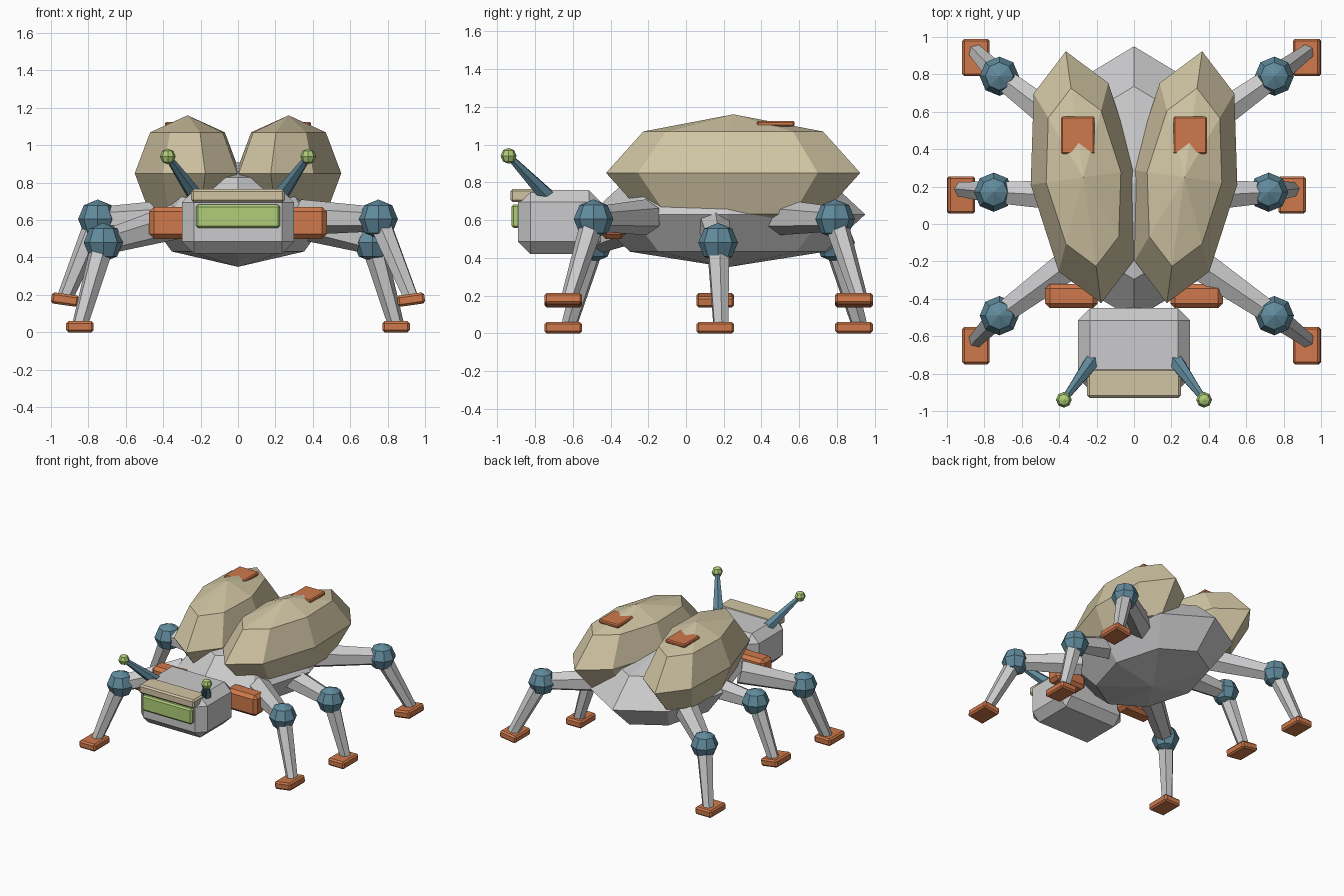
import bpy
import bmesh
from math import radians
from mathutils import Matrix, Vector

cube = bpy.data.objects.get("Cube")
if cube:
    bpy.data.objects.remove(cube, do_unlink=True)


def make_material(name, rgb):
    mat = bpy.data.materials.new(name)
    mat.use_nodes = True
    mat.diffuse_color = (*rgb, 1)
    mat.node_tree.nodes["Principled BSDF"].inputs["Base Color"].default_value = (*rgb, 1)
    return mat


GREY = make_material("light grey", (0.60, 0.60, 0.61))
TAN = make_material("sand tan", (0.64, 0.56, 0.37))
ORANGE = make_material("burnt orange", (0.62, 0.19, 0.07))
BLUE = make_material("steel blue", (0.12, 0.26, 0.34))
GREEN = make_material("lime green", (0.43, 0.62, 0.19))


def finish(name, bm, mat):
    mesh = bpy.data.meshes.new(name)
    bm.to_mesh(mesh)
    bm.free()
    mesh.materials.append(mat)
    obj = bpy.data.objects.new(name, mesh)
    bpy.context.collection.objects.link(obj)
    return obj


def ball(name, centre, radii, mat, turn=0):
    """Faceted ellipsoid, turned about z."""
    bm = bmesh.new()
    bmesh.ops.create_uvsphere(bm, u_segments=8, v_segments=4, radius=1)
    bm.transform(Matrix.Translation(centre) @ Matrix.Rotation(radians(turn), 4, "Z")
                 @ Matrix.Diagonal((*radii, 1)))
    return finish(name, bm, mat)


def box(name, centre, size, bevel, mat, tilt=0):
    """Chamfered box, tilted about y."""
    bm = bmesh.new()
    bmesh.ops.create_cube(bm, size=1, matrix=Matrix.Diagonal((*size, 1)))
    bmesh.ops.bevel(bm, geom=bm.edges[:], offset=bevel, segments=1,
                    affect="EDGES", profile=0.5)
    bm.transform(Matrix.Translation(centre) @ Matrix.Rotation(radians(tilt), 4, "Y"))
    return finish(name, bm, mat)


def limb(name, start, end, r1, r2, mat, sides=6):
    """Tapered prism between two points."""
    a, b = Vector(start), Vector(end)
    axis = b - a
    bm = bmesh.new()
    bmesh.ops.create_cone(bm, cap_ends=True, segments=sides, radius1=r1, radius2=r2,
                          depth=axis.length)
    bm.transform(Matrix.Translation((a + b) / 2)
                 @ axis.to_track_quat("Z", "Y").to_matrix().to_4x4())
    return finish(name, bm, mat)


# Body and head
ball("body", (0, 0.22, 0.63), (0.5, 0.73, 0.28), GREY)
box("head", (0, -0.67, 0.59), (0.6, 0.44, 0.34), 0.065, GREY)
box("brow", (0, -0.85, 0.73), (0.5, 0.16, 0.07), 0.012, TAN)
box("face_screen", (0, -0.9, 0.62), (0.45, 0.05, 0.125), 0.012, GREEN)

for side, s in (("left", 1), ("right", -1)):
    # Wing cases with their patches
    ball(f"{side}_wing_case", (s * 0.27, 0.25, 0.85), (0.285, 0.68, 0.31), TAN, -8 * s)
    box(f"{side}_wing_patch", (s * 0.3, 0.475, 1.11), (0.18, 0.2, 0.03), 0.008, ORANGE)

    # Shoulder blocks behind the head
    box(f"{side}_shoulder", (s * 0.335, -0.385, 0.585), (0.28, 0.13, 0.17), 0.025, ORANGE)

    # Antennae
    tip = (s * 0.375, -0.94, 0.94)
    limb(f"{side}_antenna", (s * 0.22, -0.73, 0.72), tip, 0.045, 0.018, BLUE)
    ball(f"{side}_antenna_tip", tip, (0.042,) * 3, GREEN)

    # Legs: alternate ones are lifted in a walking step
    for i, (pos, hip_y, knee_y, foot_y) in enumerate((
            ("front", -0.21, -0.49, -0.65),
            ("middle", 0.15, 0.17, 0.155),
            ("back", 0.50, 0.79, 0.89))):
        lifted = (i % 2 == 0) == (s > 0)
        knee_x, knee_z = (0.75, 0.605) if lifted else (0.72, 0.48)
        foot_x, foot_z = (0.925, 0.175) if lifted else (0.845, 0.03)
        hip = (s * 0.34, hip_y, 0.615 if lifted else 0.59)
        knee = (s * knee_x, knee_y, knee_z)
        ankle = (s * foot_x, foot_y + 0.03, foot_z + 0.01)
        name = f"{side}_{pos}"
        limb(f"{name}_upper_leg", hip, knee, 0.095, 0.065, GREY)
        ball(f"{name}_knee", knee, (0.105,) * 3, BLUE)
        limb(f"{name}_lower_leg", knee, ankle, 0.065, 0.043, GREY)
        box(f"{name}_foot", (s * foot_x, foot_y, foot_z), (0.147, 0.2, 0.06), 0.012,
            ORANGE, -8 * s if lifted else 0)
